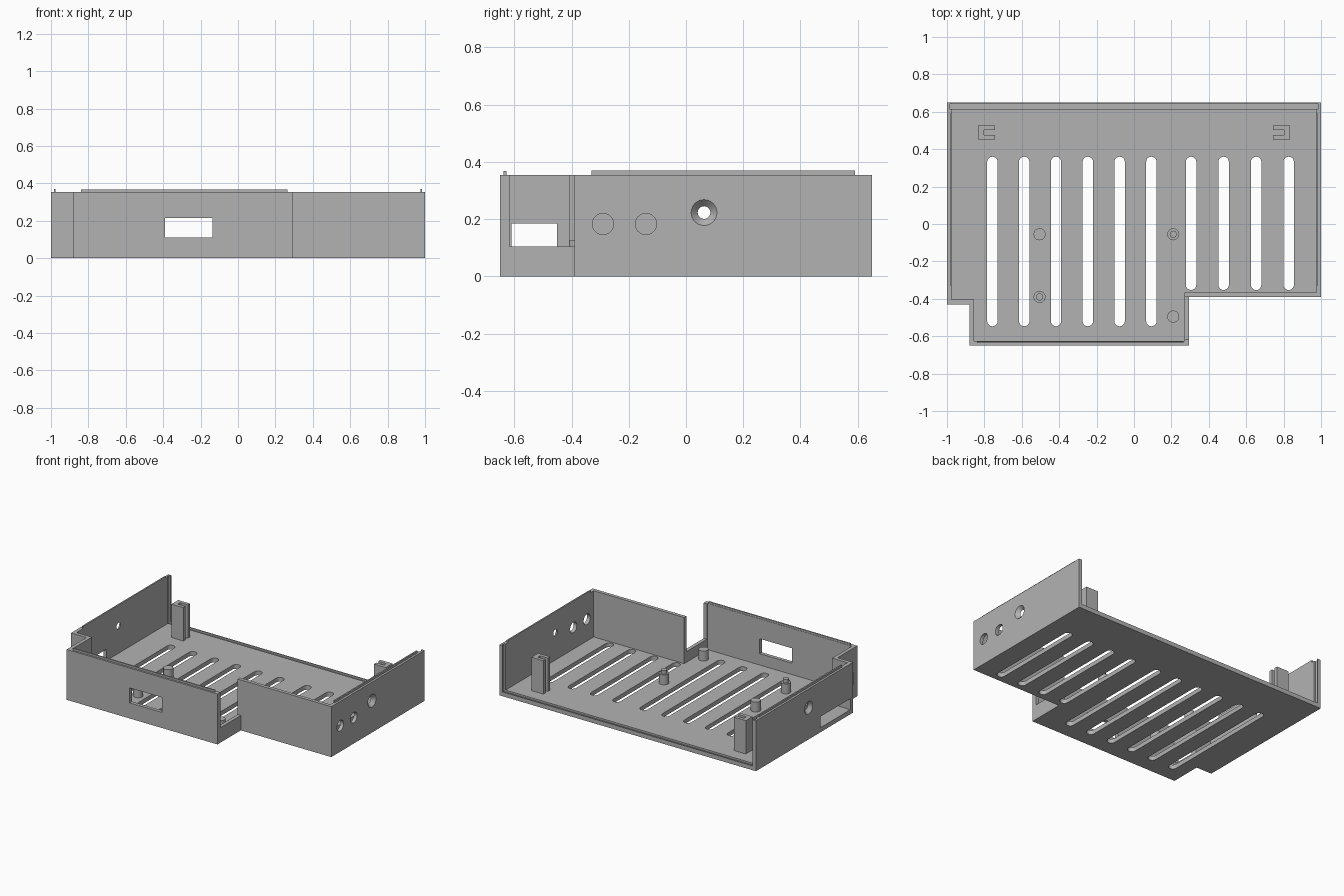
import bpy, bmesh, math
from mathutils import Matrix, Vector

if "Cube" in bpy.data.objects:
    bpy.data.objects.remove(bpy.data.objects["Cube"], do_unlink=True)

mat = bpy.data.materials.new("plain_grey")
mat.use_nodes = True
GREY = (0.45, 0.45, 0.45, 1)
mat.diffuse_color = GREY
mat.node_tree.nodes["Principled BSDF"].inputs["Base Color"].default_value = GREY

WALL, FLOOR, TOP = 0.025, 0.03, 0.355


def finish(name, bm):
    bmesh.ops.recalc_face_normals(bm, faces=bm.faces)
    mesh = bpy.data.meshes.new(name)
    bm.to_mesh(mesh)
    bm.free()
    mesh.materials.append(mat)
    obj = bpy.data.objects.new(name, mesh)
    bpy.context.collection.objects.link(obj)
    return obj


def prism(name, outline, z0, z1):
    bm = bmesh.new()
    face = bm.faces.new([bm.verts.new((x, y, z0)) for x, y in outline])
    new = bmesh.ops.extrude_face_region(bm, geom=[face])["geom"]
    bmesh.ops.translate(bm, vec=(0, 0, z1 - z0),
                        verts=[v for v in new if isinstance(v, bmesh.types.BMVert)])
    return finish(name, bm)


def box(name, x0, x1, y0, y1, z0, z1):
    return prism(name, [(x0, y0), (x1, y0), (x1, y1), (x0, y1)], z0, z1)


def cone(name, a, b, ra, rb, sides=32):
    """Round solid from point a to point b."""
    a, b = Vector(a), Vector(b)
    axis = b - a
    turn = axis.to_track_quat('Z', 'Y').to_matrix().to_4x4()
    bm = bmesh.new()
    bmesh.ops.create_cone(bm, cap_ends=True, segments=sides, radius1=ra, radius2=rb,
                          depth=axis.length,
                          matrix=Matrix.Translation((a + b) / 2) @ turn)
    return finish(name, bm)


def smooth(obj):
    bpy.ops.object.select_all(action='DESELECT')
    obj.select_set(True)
    bpy.context.view_layer.objects.active = obj
    bpy.ops.object.shade_smooth_by_angle(angle=math.radians(30))


def cut(target, cutter):
    cutter.hide_render = True
    mod = target.modifiers.new("cut", 'BOOLEAN')
    mod.operation, mod.solver, mod.object = 'DIFFERENCE', 'EXACT', cutter
    bpy.context.view_layer.objects.active = target
    bpy.ops.object.modifier_apply(modifier=mod.name)
    bpy.data.objects.remove(cutter, do_unlink=True)


# Tray with stepped front outline, hollowed and open at the back
w = WALL
outer = [(-1, 0.65), (-1, -0.43), (-0.88, -0.43), (-0.88, -0.65),
         (0.295, -0.65), (0.295, -0.39), (1, -0.39), (1, 0.65)]
inner = [(-1 + w, 0.8), (-1 + w, -0.43 + w), (-0.88 + w, -0.43 + w), (-0.88 + w, -0.65 + w),
         (0.295 - w, -0.65 + w), (0.295 - w, -0.39 + w), (1 - w, -0.39 + w), (1 - w, 0.8)]
tray = prism("tray", outer, 0, TOP)
cut(tray, prism("hollow", inner, FLOOR, 1))

# Groove for a sliding back panel
cut(tray, box("panel_groove", -0.986, 0.986, 0.615, 0.642, 0.018, 1))


# Ventilation slots with round ends
def slot(x, y0, y1, r=0.028, n=10):
    arc = [math.pi * i / n for i in range(n + 1)]
    pts = [(x + r * math.cos(a), y1 - r + r * math.sin(a)) for a in arc]
    pts += [(x - r * math.cos(a), y0 + r - r * math.sin(a)) for a in arc]
    cut(tray, prism("slot", pts, -0.1, 0.1))


for i in range(6):
    slot(-0.757 + 0.17 * i, -0.547, 0.36)
for i in range(4):
    slot(0.305 + 0.174 * i, -0.353, 0.36)

# Windows and the notch in the front step
cut(tray, box("front_window", -0.39, -0.137, -0.7, -0.6, 0.11, 0.215))
cut(tray, box("step_notch", 0.25, 0.32, -0.617, -0.39, 0.105, 1))
cut(tray, box("step_window", -0.9, -0.84, -0.61, -0.45, 0.1, 0.185))
cut(tray, box("side_window", -1.1, -0.96, -0.4, -0.07, FLOOR + 0.002, 0.11))

# Round side holes: two plain, and a countersunk one on each side
for y in (-0.29, -0.14):
    cut(tray, cone("side_hole", (0.9, y, 0.183), (1.1, y, 0.183), 0.037, 0.037))
for s in (-1, 1):
    cut(tray, cone("countersink", (s * 0.97, 0.063, 0.223), (s * 1.005, 0.063, 0.223),
                   0.0175, 0.0497))
smooth(tray)

# Thin locating lips on the wall tops
box("front_lip", -0.84, 0.265, -0.637, -0.627, TOP - 0.005, 0.368)
for side, x in (("right", -0.98), ("left", 0.98)):
    box(side + "_lip", x - 0.005, x + 0.005, -0.33, 0.59, TOP - 0.005, 0.37)

# Board posts, two of them with pins
for i, (x, y, pin) in enumerate([(-0.505, -0.055, False), (0.21, -0.055, True),
                                 (-0.505, -0.39, True), (0.21, -0.495, False)]):
    smooth(cone(f"post_{i + 1}", (x, y, FLOOR - 0.005), (x, y, 0.1), 0.032, 0.032))
    if pin:
        smooth(cone(f"pin_{i + 1}", (x, y, 0.095), (x, y, 0.125), 0.019, 0.019))

# Slotted panel holders, opening toward the middle
holder = [(0.835, 0.527), (0.742, 0.527), (0.742, 0.503), (0.803, 0.503),
          (0.803, 0.477), (0.742, 0.477), (0.742, 0.452), (0.835, 0.452)]
for side, s in (("right", -1), ("left", 1)):
    prism(side + "_holder", [(s * x, y) for x, y in holder], FLOOR - 0.005, 0.265)
